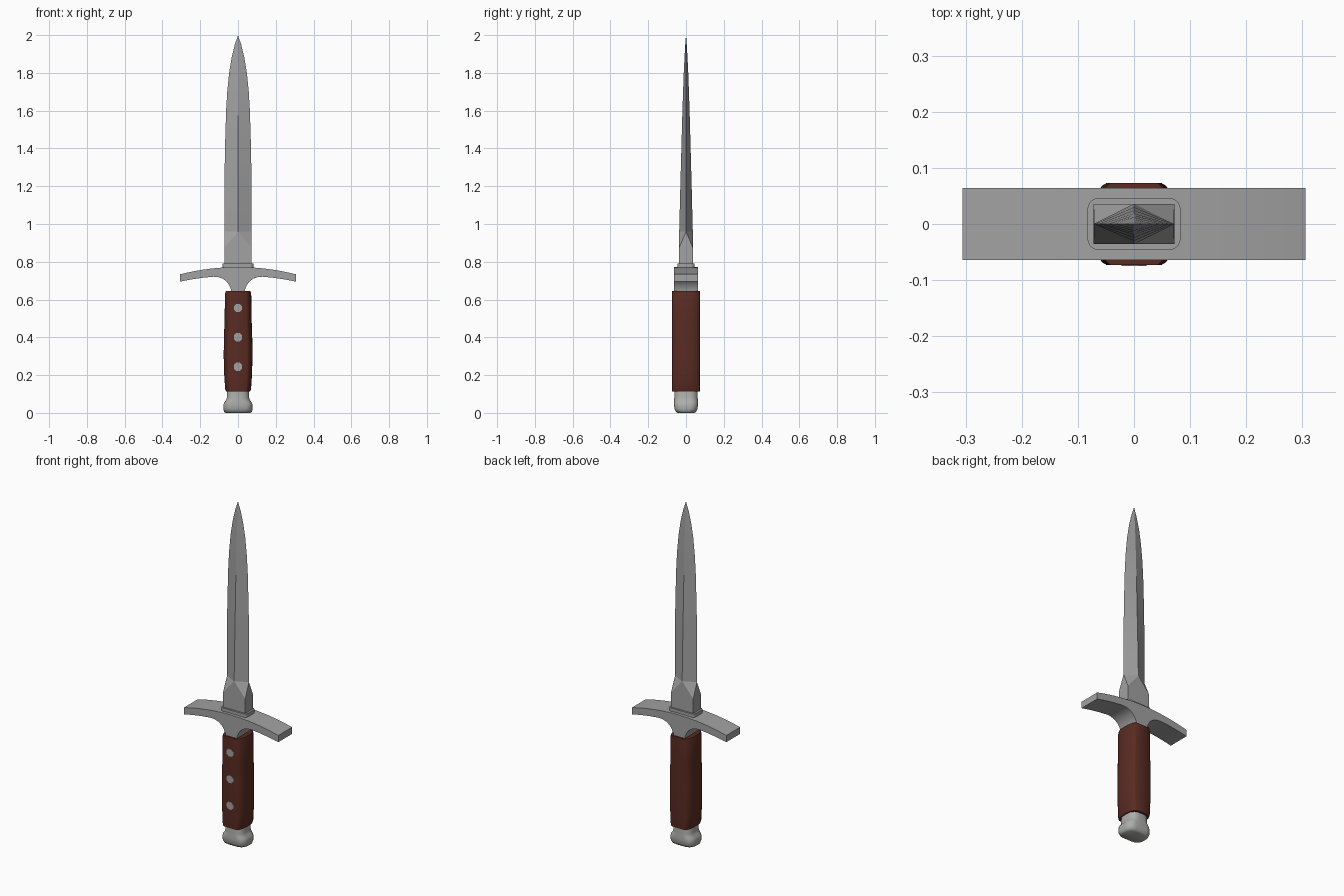
import bpy, bmesh, math

if "Cube" in bpy.data.objects:
    bpy.data.objects.remove(bpy.data.objects["Cube"])


def material(name, rgb):
    m = bpy.data.materials.new(name)
    m.diffuse_color = (*rgb, 1)
    m.use_nodes = True
    m.node_tree.nodes["Principled BSDF"].inputs["Base Color"].default_value = m.diffuse_color
    return m


STEEL = material("steel_grey", (0.36, 0.36, 0.36))
POMMEL = material("pale_steel", (0.42, 0.42, 0.41))
LEATHER = material("red_brown_grip", (0.10, 0.024, 0.016))


def finish(bm, name, mat, angle=None):
    bmesh.ops.recalc_face_normals(bm, faces=bm.faces)
    me = bpy.data.meshes.new(name)
    bm.to_mesh(me)
    bm.free()
    ob = bpy.data.objects.new(name, me)
    bpy.context.collection.objects.link(ob)
    me.materials.append(mat)
    if angle:
        bpy.ops.object.select_all(action='DESELECT')
        ob.select_set(True)
        bpy.context.view_layer.objects.active = ob
        bpy.ops.object.shade_smooth_by_angle(angle=math.radians(angle))
    return ob


def loft(bm, rings):
    """Join equal-length rings of points and cap both ends."""
    vs = [[bm.verts.new(p) for p in r] for r in rings]
    n = len(vs[0])
    for a, b in zip(vs, vs[1:]):
        for i in range(n):
            j = (i + 1) % n
            bm.faces.new((a[i], a[j], b[j], b[i]))
    bm.faces.new(vs[0][::-1])
    bm.faces.new(vs[-1])
    return vs


def rounded(hx, hy, r, z, seg=5):
    """Rounded rectangle ring."""
    pts = []
    for k, (sx, sy) in enumerate(((1, 1), (-1, 1), (-1, -1), (1, -1))):
        for i in range(seg + 1):
            a = math.pi / 2 * (k + i / seg)
            pts.append((sx * (hx - r) + r * math.cos(a), sy * (hy - r) + r * math.sin(a), z))
    return pts


# Blade: rectangular base block turning into a diamond section
bm = bmesh.new()
corners = [(0.072, -0.036), (0.072, 0.036), (-0.072, 0.036), (-0.072, -0.036)]
block = loft(bm, [[(x, y, z) for x, y in corners] for z in (0.785, 0.875)])[1]
bmesh.ops.delete(bm, geom=[f for f in bm.faces if all(v in block for v in f.verts)],
                 context='FACES_ONLY')
stations = [(0.96, 0.071, 0.036), (1.2, 0.072, 0.030), (1.4, 0.069, 0.0245), (1.6, 0.063, 0.019),
            (1.7, 0.057, 0.0155), (1.8, 0.047, 0.012), (1.88, 0.034, 0.008), (1.95, 0.017, 0.004)]
prev = None
for z, w, t in stations:
    ring = [bm.verts.new(p) for p in ((w, 0, z), (0, t, z), (-w, 0, z), (0, -t, z))]
    for i in range(4):
        j = (i + 1) % 4
        if prev is None:
            bm.faces.new((block[i], block[j], ring[i]))
            bm.faces.new((block[j], ring[j], ring[i]))
        else:
            bm.faces.new((prev[i], prev[j], ring[j], ring[i]))
    prev = ring
tip = bm.verts.new((0, 0, 2.0))
for i in range(4):
    bm.faces.new((prev[i], prev[(i + 1) % 4], tip))
finish(bm, "blade", STEEL, 15)

# Collar under the blade
bm = bmesh.new()
loft(bm, [rounded(0.083, 0.046, 0.02, z) for z in (0.76, 0.79)])
finish(bm, "blade_collar", STEEL, 30)

# Cross guard: half profile mirrored, extruded through y
top = [(0.306 * i / 8, 0.772 - 0.038 * (i / 8) ** 2) for i in range(9)]
under = [(0.306, 0.695), (0.25, 0.706), (0.19, 0.715), (0.13, 0.721), (0.105, 0.719),
         (0.08, 0.710), (0.06, 0.695), (0.046, 0.675), (0.038, 0.655), (0.036, 0.635)]
half = top + under
outline = half + [(-x, z) for x, z in reversed(half) if x > 0]
bm = bmesh.new()
loft(bm, [[(x, y, z) for x, z in outline] for y in (-0.064, 0.064)])
finish(bm, "cross_guard", STEEL, 25)

# Grip: gently bulging rounded section with small end bevels
quarter = [(1.0, 0.0), (0.985, 0.026), (0.93, 0.044), (0.84, 0.058), (0.74, 0.068), (0.64, 0.073)]
section = quarter + [(-x, y) for x, y in reversed(quarter)]
section += [(-x, -y) for x, y in quarter[1:]] + [(x, -y) for x, y in reversed(quarter[1:])]
section = section[:11] + section[12:]
section = [p for i, p in enumerate(section) if p not in section[:i]]
section.sort(key=lambda p: math.atan2(p[1], p[0]))
bm = bmesh.new()
grip_rings = [(0.113, 0.064), (0.125, 0.069), (0.2, 0.074), (0.3, 0.077), (0.38, 0.076),
              (0.5, 0.072), (0.632, 0.070), (0.645, 0.065)]
loft(bm, [[(x * w, y, z) for x, y in section] for z, w in grip_rings])
finish(bm, "grip", LEATHER, 40)

# Rivets on the front only
for k, z in enumerate((0.555, 0.40, 0.245)):
    bm = bmesh.new()
    loft(bm, [[(0.024 * math.cos(math.pi * (i + 0.5) / 4), y,
                z + 0.024 * math.sin(math.pi * (i + 0.5) / 4)) for i in range(8)]
              for y in (-0.075, -0.06)])
    finish(bm, f"rivet_{k + 1}", STEEL)

# Pommel: narrow neck flaring to a rounded foot
bm = bmesh.new()
levels = [(0.0, 0.066, 0.045), (0.006, 0.074, 0.054), (0.02, 0.077, 0.061), (0.042, 0.077, 0.063),
          (0.055, 0.073, 0.063), (0.066, 0.064, 0.063), (0.08, 0.059, 0.062), (0.13, 0.058, 0.062)]
loft(bm, [rounded(hx, hy, 0.042, z) for z, hx, hy in levels])
finish(bm, "pommel", POMMEL, 50)
